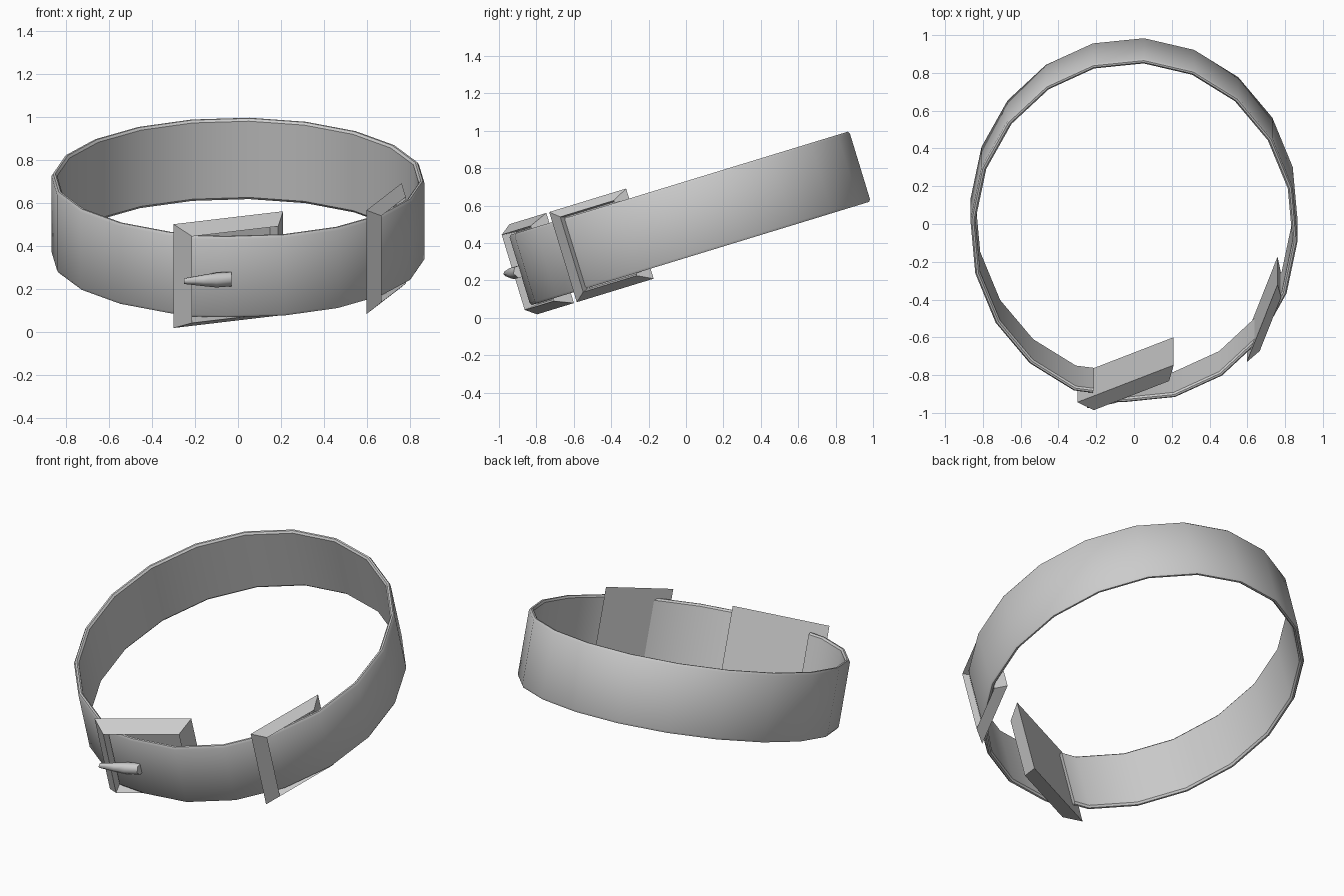
import bpy, bmesh, math
from mathutils import Matrix, Vector

if "Cube" in bpy.data.objects:
    bpy.data.objects.remove(bpy.data.objects["Cube"])

TILT = Matrix.Rotation(math.radians(17.0), 4, 'X')   # whole belt leans back
MID = 0.503                                          # mid height of strap before tilt


def add_object(name, rings, closed_ends=True, angle=35):
    """Skin a list of point rings (same count) into a tilted mesh object."""
    bm = bmesh.new()
    loops = [[bm.verts.new(TILT @ Vector(p)) for p in ring] for ring in rings]
    n = len(loops[0])
    for a, b in zip(loops, loops[1:]):
        for i in range(n):
            j = (i + 1) % n
            bm.faces.new((a[i], a[j], b[j], b[i]))
    if closed_ends:
        bm.faces.new(loops[0])
        bm.faces.new(loops[-1])
    bmesh.ops.recalc_face_normals(bm, faces=bm.faces)
    mesh = bpy.data.meshes.new(name)
    bm.to_mesh(mesh)
    bm.free()
    obj = bpy.data.objects.new(name, mesh)
    bpy.context.collection.objects.link(obj)
    bpy.ops.object.select_all(action='DESELECT')
    obj.select_set(True)
    bpy.context.view_layer.objects.active = obj
    bpy.ops.object.shade_smooth_by_angle(angle=math.radians(angle))
    return obj


# Strap: 20-sided oval path, open behind the buckle
RX, RU, CU = 0.868, 0.953, 0.175
path = [(-0.215, -0.765)]
for k in range(20):
    t = math.radians(183.5 - 18 * k)
    path.append((RX * math.sin(t), CU + RU * math.cos(t)))
path.append((-0.22, -0.725))
section = [(0, -0.183), (0, 0.183), (0.008, 0.196), (0.018, 0.196),
           (0.027, 0.185), (0.027, -0.185), (0.018, -0.196), (0.008, -0.196)]
rings = []
for x, u in path:
    out = Vector((x / RX ** 2, (u - CU) / RU ** 2)).normalized()
    rings.append([(x - out.x * d, u - out.y * d, MID + w) for d, w in section])
add_object("strap", rings)


# Buckle and loop: backed rectangular frames with a raised sloping rim
def frame(name, start, end, rim, rise):
    s, e = Vector(start), Vector(end)
    d = (e - s).normalized()
    n = Vector((d.y, -d.x))
    length = (e - s).length

    def rect(inset_l, inset_w, lift):
        h = 0.252 - inset_w
        pts = []
        for t, w in ((inset_l, -h), (length - inset_l, -h),
                     (length - inset_l, h), (inset_l, h)):
            p = s + d * t + n * lift
            pts.append((p.x, p.y, MID + w))
        return pts

    return add_object(name, [rect(0, 0, 0), rect(rim, 0.042, rise),
                             rect(rim + 0.008, 0.05, 0.004)])


frame("buckle_frame", (-0.30, -0.756), (0.21, -0.55), 0.06, 0.085)
frame("keeper_loop", (0.597, -0.534), (0.76, -0.104), 0.07, 0.047)

# Buckle prong: tapered six-sided pin resting on the buckle rim
stations = [(-0.03, -0.779, 0.497, 0.034), (-0.10, -0.805, 0.499, 0.034),
            (-0.16, -0.825, 0.503, 0.026), (-0.25, -0.852, 0.508, 0.013)]
prong = []
for x, u, w, r in stations:
    prong.append([(x, u + r * math.cos(math.radians(60 * i)),
                   w + r * 1.05 * math.sin(math.radians(60 * i + 0))) for i in range(6)])
add_object("buckle_prong", prong, angle=65)
